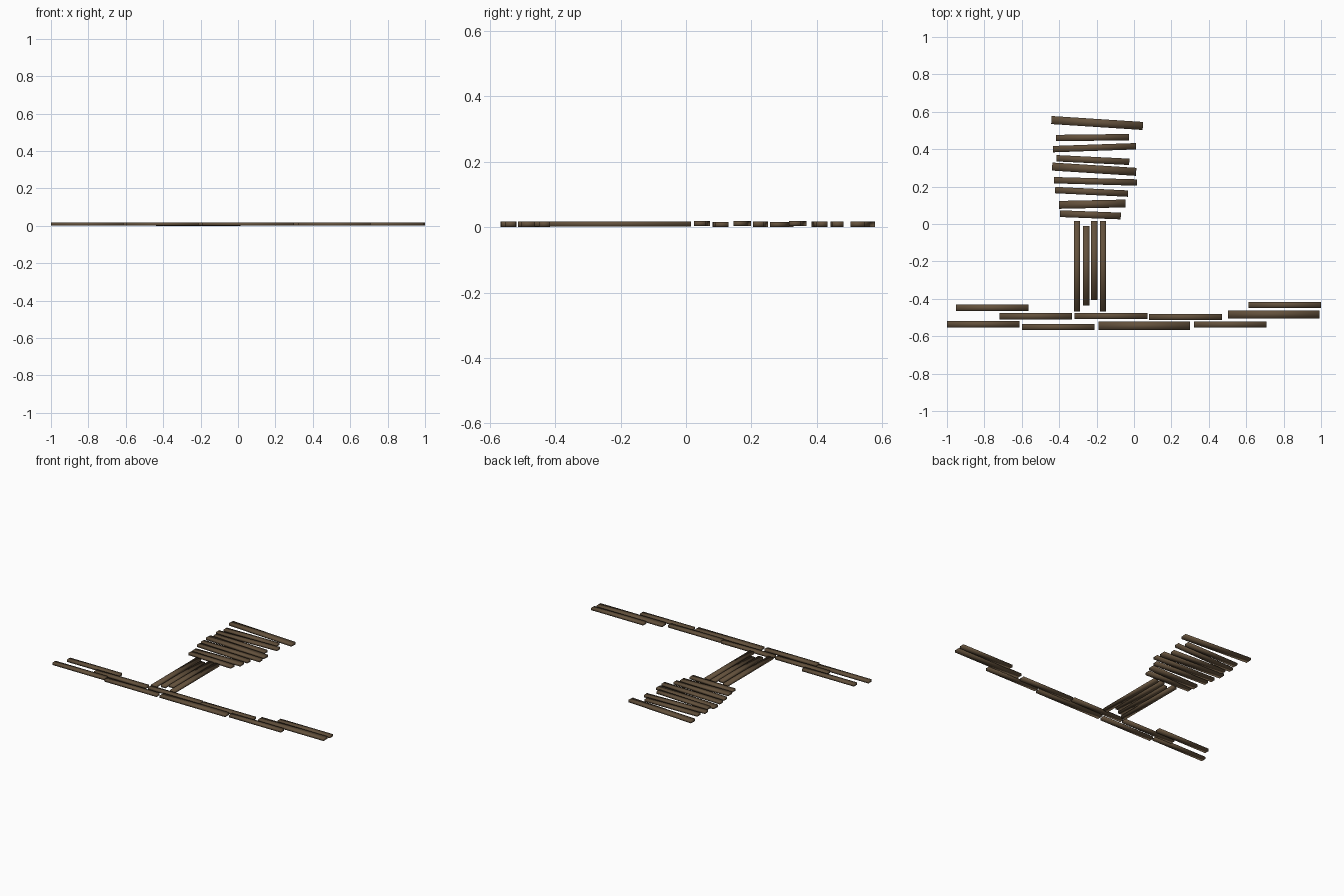
import bpy, math

wood = bpy.data.materials.new("dark brown wood")
wood.diffuse_color = (0.125, 0.082, 0.045, 1)
T = 0.0155  # plank thickness


def plank(name, cx, cy, length, width, deg=0.0, lift=0.0):
    """Flat board centred on (cx, cy), softly shaded like a worn timber."""
    bpy.ops.mesh.primitive_cube_add(size=1)
    o = bpy.context.object
    o.name = name
    o.data.name = name
    for v in o.data.vertices:
        v.co.x *= length
        v.co.y *= width
        v.co.z *= T
    o.location = (cx, cy, T / 2 + lift)
    o.rotation_euler.z = math.radians(deg)
    o.data.materials.append(wood)
    for p in o.data.polygons:
        p.use_smooth = True


# Crooked cross boards of the landing: centre x, y, length, width, angle, lift
for c in [(-.197, .540, .490, .043, -3.7, 0.001),
          (-.222, .462, .390, .034, 0.7, 0.001),
          (-.211, .408, .445, .034, 2.0, 0.001),
          (-.220, .342, .390, .034, -2.8, .003),
          (-.213, .293, .450, .043, -3.6, 0),
          (-.206, .228, .445, .034, -1.6, 0.001),
          (-.227, .172, .390, .034, -2.8, .003),
          (-.223, .106, .355, .042, 1.2, 0),
          (-.233, .049, .325, .036, -2.2, .003)]:
    plank("cross_board", *c)

# Lengthwise boards of the walkway: x, front end y, back end y
for x, y0, y1 in [(-.305, -.467, .015), (-.255, -.435, -.012),
                  (-.212, -.407, .015), (-.166, -.467, .015)]:
    plank("walkway_board", x, (y0 + y1) / 2, y1 - y0, .034, 90, .0015)

# Staggered boards of the long front path: left x, right x, y, width
for x0, x1, y, w in [(-.953, -.564, -.448, .034), (-1, -.612, -.536, .034),
                     (-.720, -.332, -.493, .034), (-.600, -.211, -.551, .034),
                     (-.317, .072, -.492, .034), (-.189, .300, -.544, .043),
                     (.080, .470, -.497, .034), (.320, .708, -.537, .034),
                     (.503, .992, -.483, .043), (.611, 1, -.433, .034)]:
    plank("path_board", (x0 + x1) / 2, y, x1 - x0, w, 0, .001)
